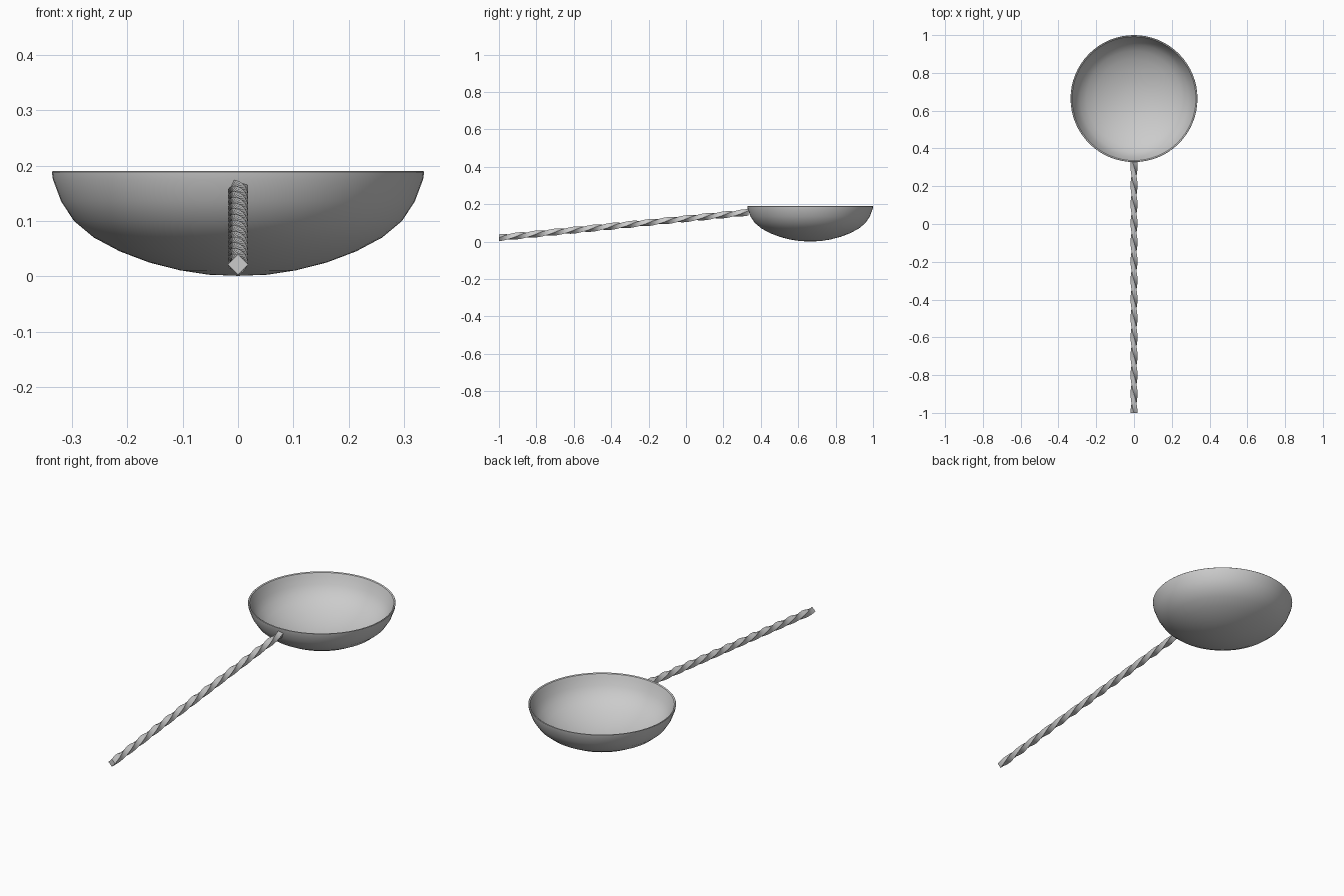
import bpy, bmesh
from math import pi, sin, cos, radians
from mathutils import Vector

if "Cube" in bpy.data.objects:
    bpy.data.objects.remove(bpy.data.objects["Cube"])


def make_object(name, bm, angle):
    bmesh.ops.recalc_face_normals(bm, faces=bm.faces[:])
    mesh = bpy.data.meshes.new(name)
    bm.to_mesh(mesh)
    bm.free()
    ob = bpy.data.objects.new(name, mesh)
    bpy.context.collection.objects.link(ob)
    bpy.context.view_layer.objects.active = ob
    ob.select_set(True)
    bpy.ops.object.shade_smooth_by_angle(angle=radians(angle))
    ob.select_set(False)
    return ob


# Ladle bowl: thin-walled lathed profile, outer skin then inner skin
outer = [(0, .001), (.053, .003), (.105, .011), (.16, .025), (.213, .045), (.26, .07),
         (.296, .10), (.319, .135), (.334, .175), (.336, .188)]
inner = [(.334, .19), (.328, .187), (.322, .172), (.308, .138), (.286, .106), (.252, .078),
         (.208, .054), (.156, .034), (.103, .02), (.052, .012), (0, .01)]
profile = outer + inner
SEG = 64
bm = bmesh.new()
verts = [bm.verts.new((r, .664, z)) for r, z in profile]
edges = [bm.edges.new(p) for p in zip(verts, verts[1:])]
bmesh.ops.spin(bm, geom=verts + edges, cent=(0, .664, 0), axis=(0, 0, 1),
               angle=2 * pi, steps=SEG, use_duplicate=False)
bmesh.ops.remove_doubles(bm, verts=bm.verts[:], dist=1e-5)
make_object("bowl", bm, 40)

# Handle: square bar twisted along a sloping axis
start, end = Vector((0, -1, .021)), Vector((0, .335, .157))
RADIUS, QUARTER_TURNS, STEPS = .0185, 13.3, 80
bm = bmesh.new()
rings = []
for i in range(STEPS + 1):
    t = i / STEPS
    c = start.lerp(end, t)
    twist = t * QUARTER_TURNS * pi / 2
    rings.append([bm.verts.new(c + Vector((RADIUS * cos(twist + k * pi / 2), 0,
                                          RADIUS * sin(twist + k * pi / 2))))
                  for k in range(4)])
for a, b in zip(rings, rings[1:]):
    for k in range(4):
        n = (k + 1) % 4
        bm.faces.new((a[k], a[n], b[n], b[k]))
bm.faces.new(rings[0])
bm.faces.new(rings[-1])
make_object("twisted_handle", bm, 30)
